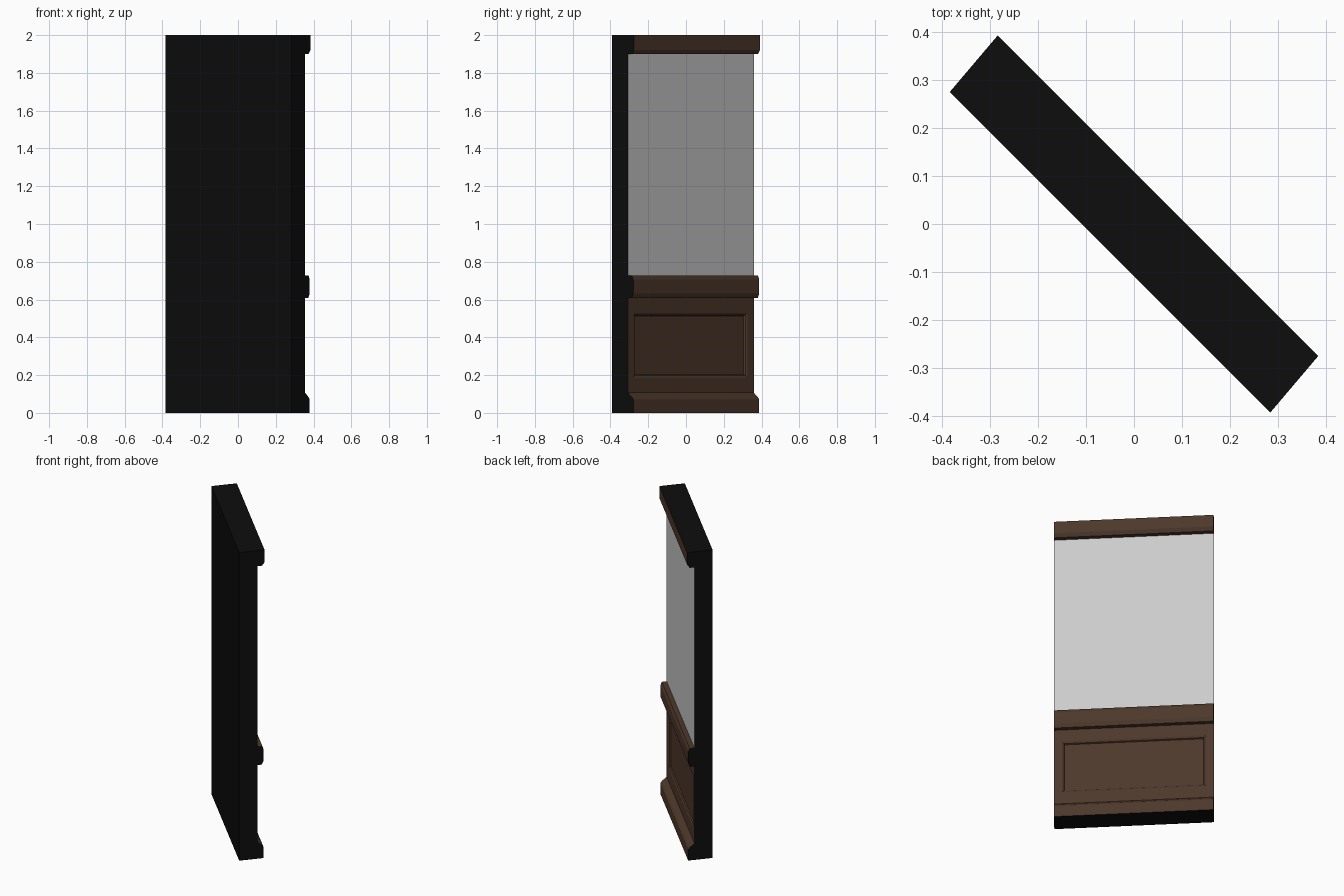
import bpy, bmesh, math

if "Cube" in bpy.data.objects:
    bpy.data.objects.remove(bpy.data.objects["Cube"])

HALF, SHEAR, WALL, BACK = 0.4716, -0.082, 0.033, -0.077
R = math.sqrt(0.5)


def material(name, col):
    m = bpy.data.materials.new(name)
    m.diffuse_color = (*col, 1)
    m.use_nodes = True
    m.node_tree.nodes["Principled BSDF"].inputs["Base Color"].default_value = m.diffuse_color
    return m


MATS = [material("black_edge", (0.004, 0.004, 0.004)),
        material("dark_wood", (0.075, 0.04, 0.024)),
        material("plaster", (0.8, 0.8, 0.8))]
BLACK, WOOD, PLASTER = 0, 1, 2


def place(u, n, z):
    # u runs along the wall, n points out of its decorated side (45 degrees)
    u += SHEAR * n
    return ((u + n) * R, (n - u) * R, z)


def sweep(name, profile, mats, open_back=False, panel=None):
    """Run an (n, z) profile along the wall; mats gives a colour per profile edge."""
    bm = bmesh.new()
    a, b = [[bm.verts.new(place(u, n, z)) for n, z in profile] for u in (-HALF, HALF)]
    bm.faces.new(a)
    bm.faces.new(b[::-1])
    strips = []
    for i, mi in enumerate(mats):
        j = (i + 1) % len(profile)
        f = bm.faces.new((a[i], b[i], b[j], a[j]))
        f.material_index = mi
        strips.append(f)
    bmesh.ops.recalc_face_normals(bm, faces=bm.faces[:])
    if panel is not None:
        # margin, sloped moulding, groove step
        for t, d in ((0.045, 0), (0.012, -0.006), (0.004, -0.008)):
            bmesh.ops.inset_region(bm, faces=[strips[panel]], thickness=t, depth=d,
                                   use_even_offset=True)
    if open_back:
        bmesh.ops.delete(bm, geom=[strips[-1]], context='FACES_ONLY')
    me = bpy.data.meshes.new(name)
    bm.to_mesh(me)
    bm.free()
    for m in MATS:
        me.materials.append(m)
    ob = bpy.data.objects.new(name, me)
    bpy.context.collection.objects.link(ob)
    return ob


# wall slab with recessed lower panel
sweep("wall_slab",
      [(BACK, 0), (WALL, 0), (WALL, 0.141), (WALL, 0.575), (WALL, 0.67), (WALL, 2), (BACK, 2)],
      [BLACK, WOOD, WOOD, WOOD, PLASTER, BLACK, BLACK], panel=2)

# skirting board
sweep("skirting_board",
      [(WALL, 0), (0.071, 0), (0.071, 0.07), (0.062, 0.083), (WALL, 0.107)],
      [BLACK, WOOD, WOOD, WOOD, BLACK], True)

# chair rail
sweep("chair_rail",
      [(WALL, 0.608), (0.06, 0.608), (0.071, 0.633), (0.071, 0.707), (0.062, 0.727), (WALL, 0.727)],
      [WOOD] * 5 + [BLACK], True)

# crown moulding
sweep("crown_moulding",
      [(WALL, 1.9), (0.062, 1.9), (0.077, 1.922), (0.077, 2), (WALL, 2)],
      [WOOD, WOOD, WOOD, BLACK, BLACK], True)
